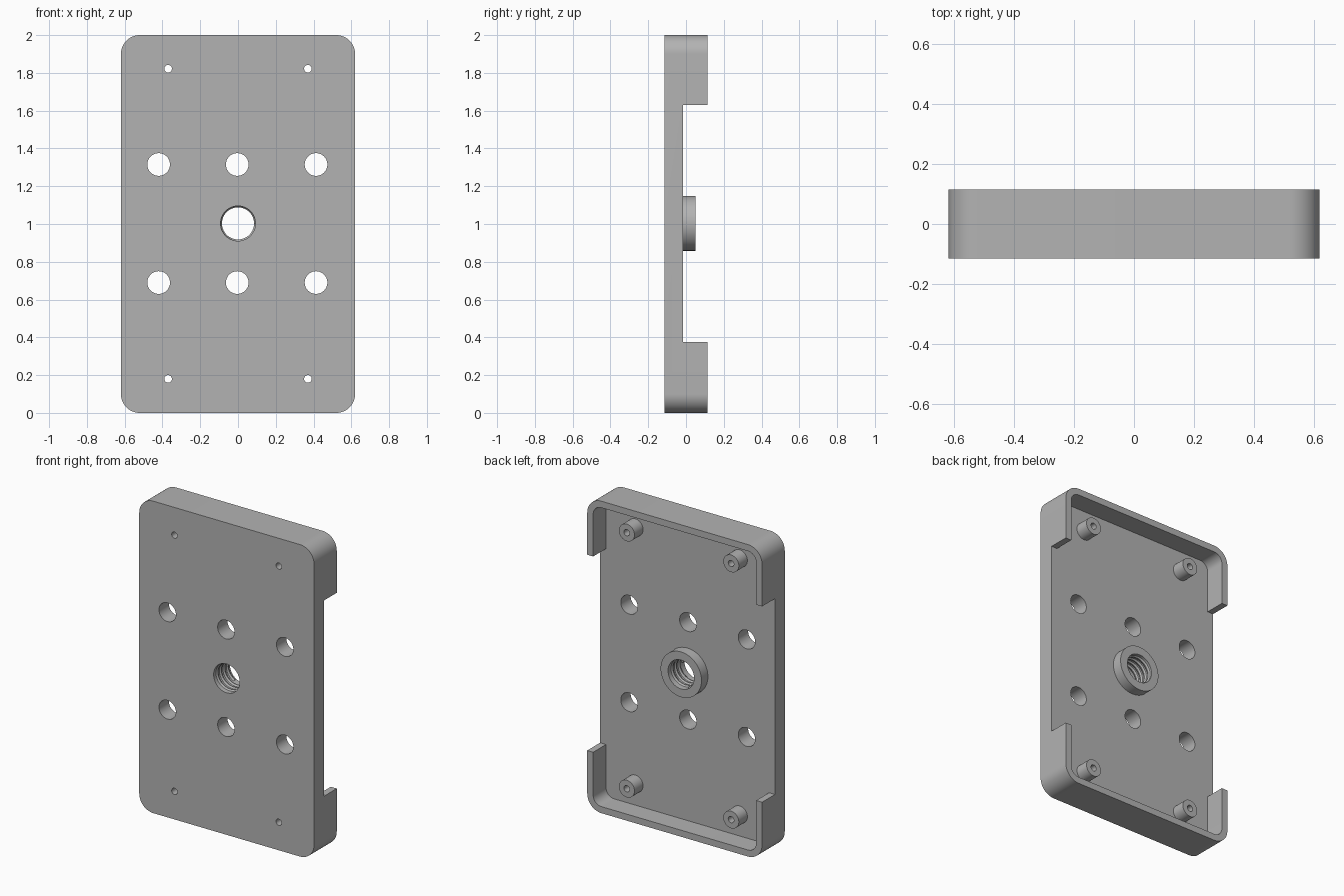
import bpy, bmesh, math
from mathutils import Matrix, Vector

if "Cube" in bpy.data.objects:
    bpy.data.objects.remove(bpy.data.objects["Cube"])

GREY = bpy.data.materials.new("plain grey")
GREY.use_nodes = True
colour = (0.45, 0.45, 0.45, 1)
GREY.diffuse_color = colour
GREY.node_tree.nodes["Principled BSDF"].inputs["Base Color"].default_value = colour

FRONT, FLOOR, BACK = -0.115, -0.015, 0.115
HALF_W, MID_Z, WALL, CORNER = 0.62, 1.0, 0.042, 0.10
BORE_R, THREAD_R, PITCH, BOSS_Y = 0.0925, 0.085, 0.035, 0.05


def add_object(name, bm):
    bmesh.ops.recalc_face_normals(bm, faces=bm.faces)
    mesh = bpy.data.meshes.new(name)
    bm.to_mesh(mesh)
    bm.free()
    mesh.materials.append(GREY)
    obj = bpy.data.objects.new(name, mesh)
    bpy.context.collection.objects.link(obj)
    return obj


def prism(name, outline, y0, y1):
    """Extrude an (x, z) outline along y."""
    bm = bmesh.new()
    face = bm.faces.new([bm.verts.new((x, y0, z)) for x, z in outline])
    out = bmesh.ops.extrude_face_region(bm, geom=[face])
    verts = [v for v in out["geom"] if isinstance(v, bmesh.types.BMVert)]
    bmesh.ops.translate(bm, verts=verts, vec=(0, y1 - y0, 0))
    return add_object(name, bm)


def arc(cx, cz, r, start, sweep, steps):
    return [(cx + r * math.cos(start + sweep * i / steps),
             cz + r * math.sin(start + sweep * i / steps)) for i in range(steps + 1)]


def rounded(inset):
    """Rounded rectangle of the case outline, moved inwards."""
    pts = []
    for k, (sx, sz) in enumerate([(1, 1), (-1, 1), (-1, -1), (1, -1)]):
        pts += arc(sx * (HALF_W - CORNER), MID_Z + sz * (1 - CORNER),
                   CORNER - inset, k * math.pi / 2, math.pi / 2, 14)
    return pts


def rod(name, x, z, r, y0, y1, steps=48):
    return prism(name, arc(x, z, r, 0, math.tau, steps)[:-1], y0, y1)


def combine(target, other, operation):
    other.hide_render = True
    mod = target.modifiers.new(operation.lower(), "BOOLEAN")
    mod.operation, mod.object, mod.solver = operation, other, "EXACT"
    bpy.context.view_layer.objects.active = target
    bpy.ops.object.modifier_apply(modifier=mod.name)
    bpy.data.objects.remove(other)


# Case tray: rounded block, hollowed from the back, open along both sides
case = prism("case_tray", rounded(0), FRONT, BACK)
combine(case, prism("cavity", rounded(WALL), FLOOR, 0.3), "DIFFERENCE")
gap = [(-1, 0.375), (1, 0.375), (1, 1.63), (-1, 1.63)]
combine(case, prism("side_gap", gap, FLOOR, 0.3), "DIFFERENCE")

# Raised centre collar and four corner standoffs
combine(case, rod("collar", 0, 1.003, 0.145, FLOOR - 0.03, BOSS_Y, 72), "UNION")
posts = [(x, z) for x in (-0.37, 0.37) for z in (0.18, 1.822)]
for x, z in posts:
    combine(case, rod("standoff", x, z, 0.055, FLOOR - 0.03, 0.072), "UNION")

# Through holes
holes = [(x, z, 0.06) for x in (-0.42, -0.004, 0.413) for z in (0.69, 1.315)]
holes += [(x, z, 0.02) for x, z in posts] + [(0, 1.003, BORE_R)]
for x, z, r in holes:
    combine(case, rod("drill", x, z, r, -0.3, 0.3), "DIFFERENCE")

# Helical thread inside the centre bore
bm = bmesh.new()
start, end, steps = FRONT + 0.018, BOSS_Y - 0.018, 48
count = int((end - start) / PITCH * steps)
section = [(BORE_R + 0.003, -0.016), (THREAD_R, -0.003),
           (THREAD_R, 0.003), (BORE_R + 0.003, 0.016)]
rings = []
for i in range(count + 1):
    a = math.tau * i / steps
    y = start + PITCH * i / steps
    rings.append([bm.verts.new((r * math.cos(a), y + dy, 1.003 + r * math.sin(a)))
                  for r, dy in section])
for a, b in zip(rings, rings[1:]):
    for j in range(4):
        k = (j + 1) % 4
        bm.faces.new((a[j], a[k], b[k], b[j]))
bm.faces.new(rings[0])
bm.faces.new(rings[-1])
thread = add_object("bore_thread", bm)

# Smooth round surfaces, crisp edges
bpy.ops.object.select_all(action="DESELECT")
for obj in (case, thread):
    obj.select_set(True)
    bpy.context.view_layer.objects.active = obj
bpy.ops.object.shade_smooth_by_angle(angle=math.radians(25))
